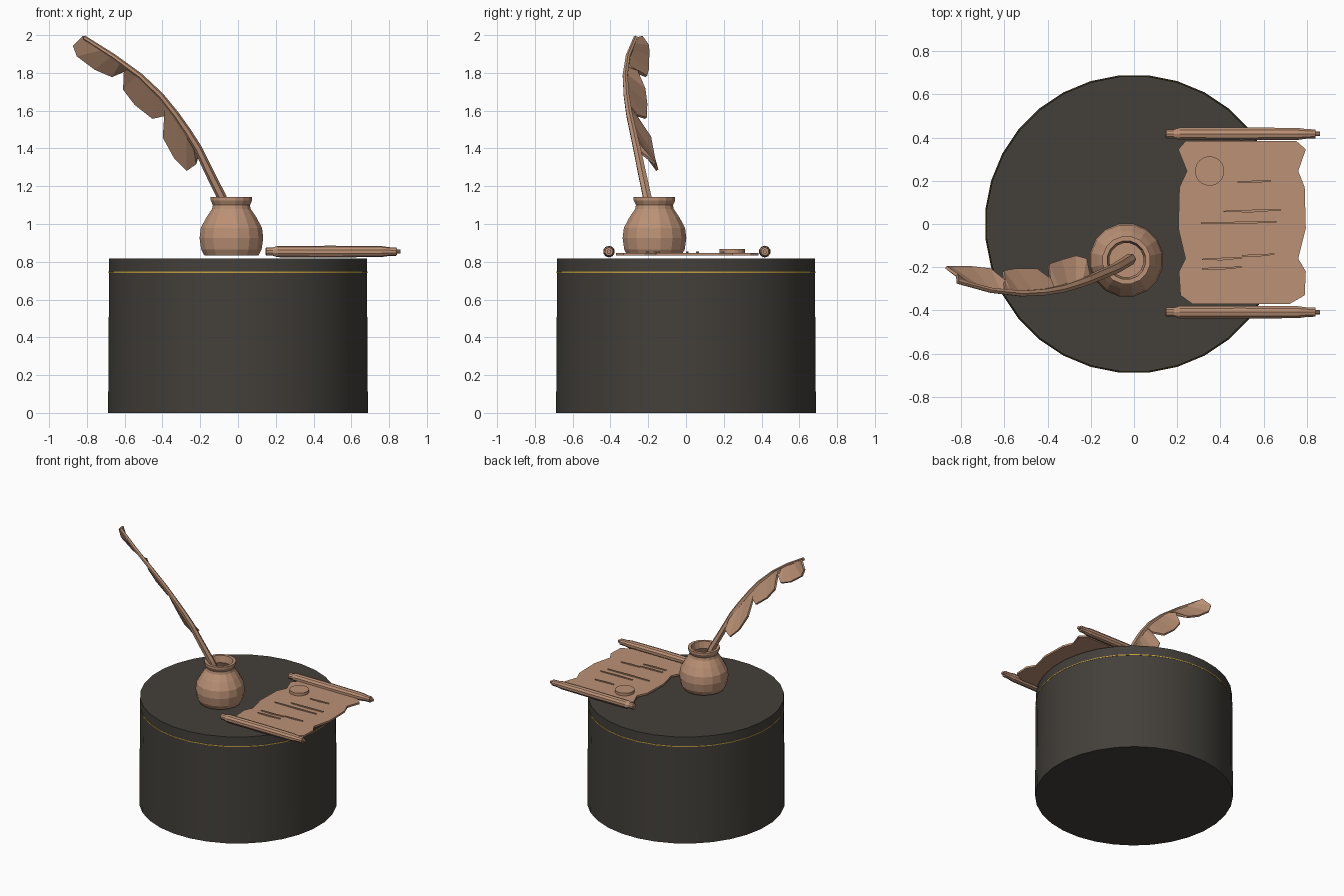
import bpy, bmesh, math
from mathutils import Vector

if "Cube" in bpy.data.objects:
    bpy.data.objects.remove(bpy.data.objects["Cube"])


def material(name, rgb):
    m = bpy.data.materials.new(name)
    m.diffuse_color = (*rgb, 1)
    m.use_nodes = True
    m.node_tree.nodes["Principled BSDF"].inputs["Base Color"].default_value = m.diffuse_color
    return m


TAN = material("warm tan", (0.50, 0.285, 0.18))
DARK = material("dark stone", (0.057, 0.051, 0.043))
GOLD = material("gold trim", (0.55, 0.35, 0.05))


def add_mesh(name, verts, faces, mat, thickness=0):
    me = bpy.data.meshes.new(name)
    me.from_pydata(verts, [], faces)
    bm = bmesh.new()
    bm.from_mesh(me)
    bmesh.ops.recalc_face_normals(bm, faces=bm.faces)
    bm.to_mesh(me)
    bm.free()
    me.materials.append(mat)
    ob = bpy.data.objects.new(name, me)
    bpy.context.collection.objects.link(ob)
    if thickness:
        s = ob.modifiers.new("thickness", 'SOLIDIFY')
        s.thickness = thickness
        s.offset = 0
    return ob


def lathe(name, profile, n, mat, loc=(0, 0, 0), along_x=False, smooth=False):
    """Spin (radius, height) points about z, or about x for rods; caps both ends."""
    verts, faces = [], []
    for r, h in profile:
        for i in range(n):
            a = 2 * math.pi * (i + 0.5) / n
            p = (r * math.cos(a), r * math.sin(a), h)
            if along_x:
                p = (h, p[0], p[1])
            verts.append(p)
    for k in range(len(profile) - 1):
        for i in range(n):
            j = (i + 1) % n
            faces.append((k * n + i, k * n + j, (k + 1) * n + j, (k + 1) * n + i))
    faces.append(tuple(range(n))[::-1])
    faces.append(tuple(range((len(profile) - 1) * n, len(profile) * n)))
    ob = add_mesh(name, verts, faces, mat)
    ob.location = loc
    if smooth:
        bpy.ops.object.select_all(action='DESELECT')
        ob.select_set(True)
        bpy.context.view_layer.objects.active = ob
        bpy.ops.object.shade_smooth_by_angle(angle=math.radians(30))
    return ob


def strip(name, side_a, side_b, mat, thickness):
    """Sheet of quads between two matching rows of points."""
    n = len(side_a)
    faces = [(i, i + 1, n + i + 1, n + i) for i in range(n - 1)]
    return add_mesh(name, list(side_a) + list(side_b), faces, mat, thickness)


# Plinth with a thin gold band
lathe("plinth_body", [(0.691, 0), (0.686, 0.742)], 32, DARK, smooth=True)
lathe("plinth_band", [(0.688, 0.741), (0.688, 0.748)], 32, GOLD, smooth=True)
lathe("plinth_top", [(0.686, 0.747), (0.685, 0.818)], 32, DARK, smooth=True)

# Inkwell, hollow at the mouth
lathe("inkwell", [(0.145, 0.832), (0.163, 0.865), (0.172, 0.925), (0.165, 0.98),
                  (0.135, 1.035), (0.104, 1.08), (0.1, 1.1), (0.112, 1.125),
                  (0.112, 1.142), (0.09, 1.142), (0.08, 1.09), (0.11, 1.03),
                  (0.13, 0.96), (0.11, 0.9)], 16, TAN, (-0.035, -0.167, 0))

# Quill shaft: tapered tube along a curved spine
SPINE = [Vector(p) for p in (
    (-.015, -.162, .95), (-.085, -.205, 1.14), (-.155, -.235, 1.28), (-.212, -.26, 1.40),
    (-.268, -.28, 1.49), (-.33, -.30, 1.58), (-.41, -.315, 1.68), (-.52, -.322, 1.785),
    (-.66, -.307, 1.888), (-.815, -.266, 1.987))]
verts, faces, SIDES = [], [], 6
for k, p in enumerate(SPINE):
    t = (SPINE[min(k + 1, 9)] - SPINE[max(k - 1, 0)]).normalized()
    u = t.cross(Vector((0, 1, 0))).normalized()
    w = t.cross(u)
    r = 0.027 - 0.0017 * k
    for i in range(SIDES):
        a = 2 * math.pi * i / SIDES
        verts.append(p + r * (math.cos(a) * u + math.sin(a) * w))
for k in range(len(SPINE) - 1):
    for i in range(SIDES):
        j = (i + 1) % SIDES
        faces.append((k * SIDES + i, k * SIDES + j, (k + 1) * SIDES + j, (k + 1) * SIDES + i))
faces += [tuple(range(SIDES)), tuple(range(len(verts) - SIDES, len(verts)))]
add_mesh("quill_shaft", verts, faces, TAN)


def on_spine(t):
    k = min(int(t), len(SPINE) - 2)
    return SPINE[k].lerp(SPINE[k + 1], t - k)


# Feather: three lobes hanging from the shaft (spine range, outer edge)
LOBES = [
    (2.9, 5.8, [(-.205, -.25, 1.385), (-.22, -.165, 1.32), (-.27, -.152, 1.285),
                (-.335, -.17, 1.35), (-.395, -.19, 1.46), (-.387, -.285, 1.60)]),
    (5.5, 7.6, [(-.385, -.26, 1.575), (-.45, -.212, 1.56), (-.545, -.21, 1.635),
                (-.605, -.22, 1.715), (-.6, -.26, 1.81)]),
    (7.4, 9.0, [(-.59, -.27, 1.815), (-.665, -.21, 1.782), (-.755, -.2, 1.82),
                (-.85, -.2, 1.89), (-.87, -.2, 1.945), (-.82, -.235, 1.995)]),
]
for n, (a, b, edge) in enumerate(LOBES):
    inner = [on_spine(a + (b - a) * i / (len(edge) - 1)) for i in range(len(edge))]
    strip(f"feather_lobe_{n + 1}", inner, edge, TAN, 0.014)

# Parchment with ragged side edges: (y, left x, right x)
ROWS = [(.385, .24, .75), (.345, .205, .795), (.245, .245, .76), (.17, .21, .79),
        (-.02, .205, .795), (-.16, .238, .76), (-.22, .208, .795), (-.33, .215, .79),
        (-.37, .27, .72)]
strip("parchment", [(l, y, 0.84) for y, l, r in ROWS],
      [(r, y, 0.84) for y, l, r in ROWS], TAN, 0.014)

# Scroll rollers at both ends
ROD = [(0.015, 0.145), (0.022, 0.15), (0.022, 0.185), (0.03, 0.21), (0.031, 0.5),
       (0.029, 0.76), (0.023, 0.8), (0.022, 0.84), (0.011, 0.841), (0.011, 0.86)]
for name, y in (("roller_back", 0.417), ("roller_front", -0.408)):
    lathe(name, ROD, 10, TAN, (0, y, 0.854), along_x=True)

# Seal and raised writing lines
lathe("seal", [(0.068, 0.845), (0.068, 0.868)], 20, TAN, (0.35, 0.245, 0))
for n, (y, x0, x1) in enumerate([(.195, .48, .635), (.06, .415, .68), (.005, .31, .66),
                                 (-.145, .5, .65), (-.162, .315, .5), (-.205, .315, .5)]):
    strip(f"writing_line_{n + 1}",
          [(x0, y - .005, .85), ((x0 + x1) / 2, y - .006, .85), (x1, y + .003, .85)],
          [(x0, y + .001, .85), ((x0 + x1) / 2, y + .006, .85), (x1, y + .008, .85)],
          TAN, 0.008)
